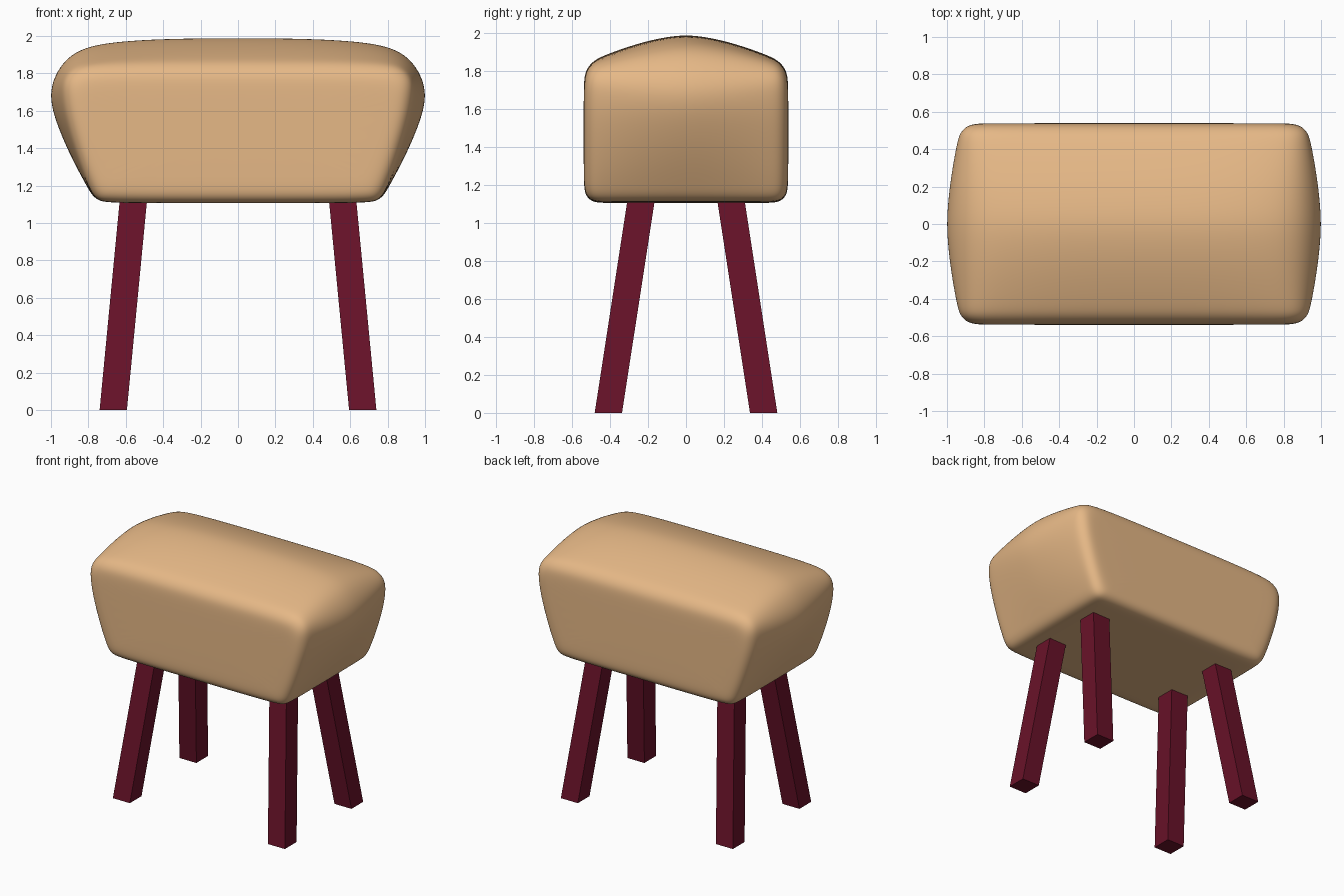
import bpy, bmesh

if "Cube" in bpy.data.objects:
    bpy.data.objects.remove(bpy.data.objects["Cube"])


def material(name, color):
    m = bpy.data.materials.new(name)
    m.diffuse_color = color
    m.use_nodes = True
    m.node_tree.nodes["Principled BSDF"].inputs["Base Color"].default_value = m.diffuse_color
    return m


def finish(bm, name, mat):
    bmesh.ops.recalc_face_normals(bm, faces=bm.faces[:])
    me = bpy.data.meshes.new(name)
    bm.to_mesh(me)
    bm.free()
    me.materials.append(mat)
    ob = bpy.data.objects.new(name, me)
    bpy.context.collection.objects.link(ob)
    return ob


leather = material("tan_leather", (0.79, 0.48, 0.24, 1))
paint = material("dark_red_paint", (0.14, 0.006, 0.022, 1))

# Padded body: right half of the front profile at the middle and at the long sides
middle = [(0, 1.992), (0.3, 1.99), (0.52, 1.982), (0.7, 1.966), (0.82, 1.94),
          (0.91, 1.89), (0.97, 1.81), (1.0, 1.73), (1.003, 1.65), (0.978, 1.55),
          (0.92, 1.41), (0.86, 1.29), (0.81, 1.2), (0.785, 1.155), (0.75, 1.12),
          (0.69, 1.108), (0.4, 1.106), (0, 1.106)]
side = [(0, 1.838), (0.3, 1.838), (0.52, 1.838), (0.7, 1.836), (0.82, 1.83),
        (0.87, 1.815), (0.905, 1.79), (0.923, 1.75), (0.925, 1.69), (0.91, 1.57),
        (0.868, 1.41), (0.827, 1.28), (0.797, 1.2), (0.777, 1.155), (0.747, 1.12),
        (0.69, 1.108), (0.4, 1.106), (0, 1.106)]

# Stations along y: distance from the middle, rounding inset
stations = [(0, 0), (0.1, 0), (0.2, 0), (0.3, 0), (0.4, 0), (0.46, 0.001), (0.492, 0.008),
            (0.515, 0.024), (0.53, 0.048), (0.537, 0.085), (0.539, 0.16)]
stations = [(-y, d) for y, d in reversed(stations[1:])] + stations


def ring(bm, y, inset):
    f = (abs(y) / 0.535) ** 1.6
    pts = []
    for (x0, z0), (x1, z1) in zip(middle, side):
        x, z = x0 + (x1 - x0) * f, z0 + (z1 - z0) * f
        pts.append((x * (1 - inset / 0.9), 1.47 + (z - 1.47) * (1 - inset / 0.37)))
    pts += [(-x, z) for x, z in reversed(pts[1:-1])]
    return [bm.verts.new((x, y, z)) for x, z in pts]


bm = bmesh.new()
rings = [ring(bm, y, d) for y, d in stations]
for r0, r1 in zip(rings, rings[1:]):
    for i in range(len(r0)):
        j = (i + 1) % len(r0)
        bm.faces.new((r0[i], r0[j], r1[j], r1[i]))
bm.faces.new(rings[0])
bm.faces.new(rings[-1])
body = finish(bm, "padded_body", leather)
for p in body.data.polygons:
    p.use_smooth = True
sub = body.modifiers.new("smooth", "SUBSURF")
sub.levels = sub.render_levels = 2

# Four splayed square legs, running up into the body
for sx, hand in ((-1, "left"), (1, "right")):
    for sy, end in ((-1, "front"), (1, "back")):
        bm = bmesh.new()
        bmesh.ops.create_cube(bm, size=1)
        for v in bm.verts:
            z = 1.2 if v.co.z > 0 else 0
            v.co = (sx * (0.667 - 0.096 * z) + v.co.x * 0.146,
                    sy * (0.409 - 0.154 * z) + v.co.y * 0.144, z)
        finish(bm, f"{end}_{hand}_leg", paint)
